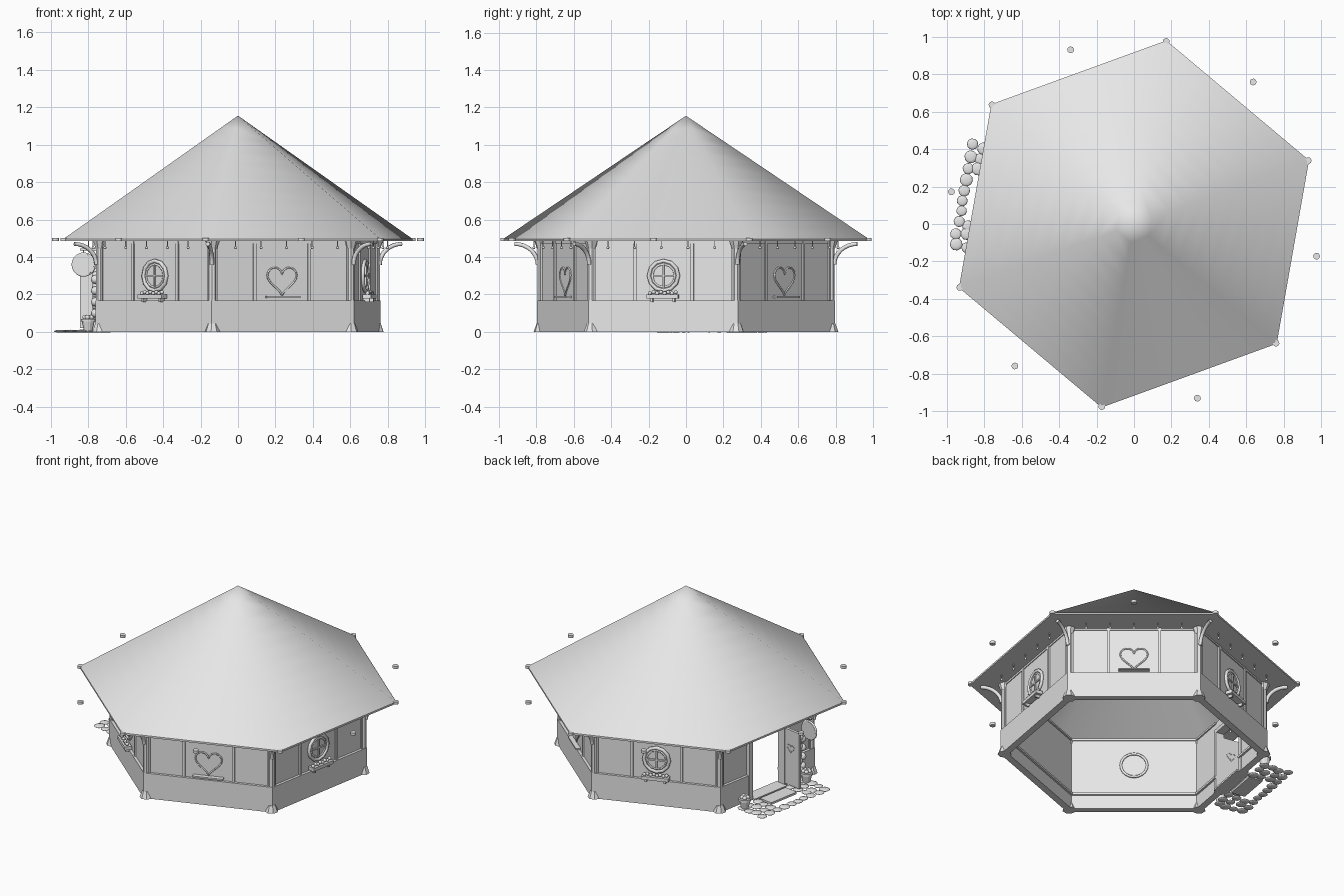
import bpy, bmesh, math, random
from math import sin, cos, pi, radians
from mathutils import Matrix, Vector

random.seed(4)
if "Cube" in bpy.data.objects:
    bpy.data.objects.remove(bpy.data.objects["Cube"])

mat = bpy.data.materials.new("plain_grey")
mat.use_nodes = True
GREY = (0.8, 0.8, 0.8, 1)
mat.diffuse_color = GREY
mat.node_tree.nodes["Principled BSDF"].inputs["Base Color"].default_value = GREY

C30 = cos(pi / 6)
WALL = 0.79       # corner radius of the walls
EAVE = 0.485      # height of the wall tops
ROOF = 0.995      # corner radius of the roof
APO = WALL * C30
T = Matrix.Translation


def turn(deg):
    """Frame whose local -y points outward at the given heading."""
    return Matrix.Rotation(radians(deg + 90), 4, 'Z')


def place(name, data, m):
    ob = bpy.data.objects.new(name, data)
    ob.matrix_world = m
    data.materials.append(mat)
    bpy.context.collection.objects.link(ob)
    return ob


def mesh(name, bm, m=Matrix(), smooth=False):
    bmesh.ops.recalc_face_normals(bm, faces=bm.faces)
    for f in bm.faces:
        f.smooth = smooth
    me = bpy.data.meshes.new(name)
    bm.to_mesh(me)
    bm.free()
    return place(name, me, m)


def box(name, m, x0, x1, y0, y1, z0, z1):
    bm = bmesh.new()
    size = Matrix.Diagonal((x1 - x0, y1 - y0, z1 - z0, 1))
    mid = T(((x0 + x1) / 2, (y0 + y1) / 2, (z0 + z1) / 2))
    bmesh.ops.create_cube(bm, size=1, matrix=mid @ size)
    return mesh(name, bm, m)


def prism(name, m, plan, z0, z1):
    """Upright prism over a plan outline."""
    bm = bmesh.new()
    face = bm.faces.new([bm.verts.new((x, y, z0)) for x, y in plan])
    out = bmesh.ops.extrude_face_region(bm, geom=[face])
    verts = [v for v in out["geom"] if isinstance(v, bmesh.types.BMVert)]
    bmesh.ops.translate(bm, verts=verts, vec=(0, 0, z1 - z0))
    return mesh(name, bm, m)


def cone(name, m, r1, r2, z0, z1, sides=12):
    bm = bmesh.new()
    bmesh.ops.create_cone(bm, cap_ends=True, segments=sides, radius1=r1, radius2=r2,
                          depth=z1 - z0, matrix=T((0, 0, (z0 + z1) / 2)))
    return mesh(name, bm, m)


def balls(name, m, spots, scale=(1, 1, 1)):
    """Several small spheres in one mesh; spots are (position, radius)."""
    bm = bmesh.new()
    for p, r in spots:
        bmesh.ops.create_icosphere(bm, subdivisions=2, radius=r,
                                   matrix=T(p) @ Matrix.Diagonal((*scale, 1)))
    return mesh(name, bm, m, True)


def tube(name, m, pts, r, closed=False):
    cu = bpy.data.curves.new(name, 'CURVE')
    cu.dimensions = '3D'
    cu.bevel_depth, cu.bevel_resolution, cu.use_fill_caps = r, 1, True
    sp = cu.splines.new('POLY')
    sp.points.add(len(pts) - 1)
    for p, co in zip(sp.points, pts):
        p.co = (*co, 1)
    sp.use_cyclic_u = closed
    return place(name, cu, m)


def plate(name, m, pts):
    bm = bmesh.new()
    bm.faces.new([bm.verts.new(p) for p in pts])
    return mesh(name, bm, m)


def rings(name, levels, smooth):
    """Hexagonal shell through (radius, height) levels."""
    bm = bmesh.new()
    loops = [[bm.verts.new((r * cos(radians(20 + 60 * k)), r * sin(radians(20 + 60 * k)), z))
              for k in range(6)] for r, z in levels]
    for a, b in zip(loops, loops[1:]):
        for k in range(6):
            bm.faces.new((a[k], a[k - 1], b[k - 1], b[k]))
    bmesh.ops.remove_doubles(bm, verts=bm.verts, dist=1e-5)
    return mesh(name, bm, smooth=smooth)


def wall(name, m, ro, ri, z0, z1, a=None, b=None):
    """Mitred wall piece; a and b cut it short at the left or right."""
    plan = [(-ro / 2 if a is None else a, -ro * C30), (ro / 2 if b is None else b, -ro * C30),
            (ri / 2 if b is None else b, -ri * C30), (-ri / 2 if a is None else a, -ri * C30)]
    prism(name, m, plan, z0, z1)


def circle(r, z, n):
    return [(r * cos(2 * pi * i / n), 0, z + r * sin(2 * pi * i / n)) for i in range(n)]


def heart(s, z):
    ts = [2 * pi * i / 32 for i in range(32)]
    return [(s * 16 * sin(t) ** 3, 0,
             z + s * (13 * cos(t) - 5 * cos(2 * t) - 2 * cos(3 * t) - cos(4 * t))) for t in ts]


# Roof shell, eave rim and flat soffit
rings("roof", [(ROOF * (1 - i / 10), 0.495 + 0.066 * i) for i in range(10)] + [(0.0, 1.155)], True)
rings("eave_rim", [(ROOF - 0.015, EAVE), (ROOF, EAVE), (ROOF, 0.497)], False)
rings("soffit", [(WALL - 0.03, EAVE), (ROOF - 0.01, EAVE)], False)

# Round lamps at the eave, one at each corner and one off each side
for k in range(12):
    cone("eave_lamp", turn(20 + 30 * k) @ T((0, -0.99, 0)), 0.018, 0.018, 0.485, 0.502)

# Corner posts with feet, caps and curved roof braces
for k in range(6):
    m = turn(20 + 60 * k)
    p = m @ T((0, -0.785, 0))
    cone("corner_post", p, 0.022, 0.022, 0, EAVE, 8)
    cone("post_foot", p, 0.042, 0.026, 0, 0.045, 8)
    cone("post_cap", p, 0.024, 0.038, 0.445, EAVE, 8)
    arc = [(0, -0.93 + 0.125 * cos(a), 0.36 + 0.11 * sin(a))
           for a in [pi / 2 * i / 8 for i in range(9)]]
    tube("roof_brace", m, arc, 0.012)

# Windows
def round_window(m):
    w = m @ T((0, -APO - 0.006, 0))
    plate("window_pane", w, circle(0.075, 0.3, 12))
    tube("window_ring", w, circle(0.08, 0.3, 12), 0.011, True)
    tube("window_ring_inner", w, circle(0.062, 0.3, 12), 0.006, True)
    box("window_bar_upright", w, -0.005, 0.005, -0.008, 0.004, 0.24, 0.36)
    box("window_bar_cross", w, -0.06, 0.06, -0.008, 0.004, 0.295, 0.305)
    box("flower_box", w, -0.085, 0.085, -0.045, 0, 0.178, 0.2)
    for x in (-0.06, 0.06):
        box("box_bracket", w, x - 0.006, x + 0.006, -0.035, 0, 0.16, 0.178)
    balls("box_flowers", w, [((-0.07 + 0.02 * i, -0.025, 0.206 + 0.006 * (i % 2)), 0.011)
                             for i in range(8)])


def heart_window(m):
    w = m @ T((0, -APO - 0.003, 0))
    plate("heart_pane", w, heart(0.005, 0.282))
    tube("heart_frame", w, heart(0.0052, 0.282), 0.005, True)
    box("heart_sill", w, -0.095, 0.095, -0.03, 0, 0.182, 0.192)


# Walls, with a skirting below and battens above
DOOR = 170
for deg in range(-130, 171, 60):
    m = turn(deg)
    spans = [(None, -0.14), (0.14, None)] if deg == DOOR else [(None, None)]
    for a, b in spans:
        wall("wall", m, WALL, WALL - 0.03, 0, EAVE, a, b)
        wall("skirting", m, WALL + 0.02, WALL - 0.02, 0, 0.168, a, b)
        wall("top_beam", m, WALL + 0.006, WALL - 0.04, 0.472, EAVE, a, b)
        wall("inner_rail", m, WALL - 0.02, WALL - 0.045, 0.09, 0.105, a, b)
    for x in (-0.375, -0.155, 0.155, 0.375):
        box("batten", m, x - 0.008, x + 0.008, -APO - 0.009, -APO + 0.01, 0.168, EAVE)
    balls("string_lights", m, [((0.145 * i, -0.76, 0.45), 0.008) for i in range(-2, 3)])
    for i in range(-2, 3):
        box("light_cord", m, 0.145 * i - 0.002, 0.145 * i + 0.002, -0.762, -0.758, 0.45, EAVE)
    if deg in (-130, -10, 110):
        round_window(m)
        tube("inside_window_ring", m @ T((0, -APO + 0.03, 0)), circle(0.08, 0.3, 20), 0.008, True)
    elif deg != DOOR:
        heart_window(m)

# Doorway with frame, open leaf and hanging round sign
d = turn(DOOR)
wall("door_lintel", d, WALL, WALL - 0.03, 0.42, EAVE, -0.14, 0.14)
for x in (-0.15, 0.15):
    box("door_jamb", d, x - 0.014, x + 0.014, -APO - 0.025, -APO + 0.03, 0, 0.43)
box("door_head", d, -0.165, 0.165, -APO - 0.025, -APO + 0.03, 0.41, 0.435)
box("door_leaf", d, 0.14, 0.158, -0.83, -APO, 0.02, 0.39)
side = d @ T((0.138, -0.76, 0)) @ Matrix.Rotation(pi / 2, 4, 'Z')
plate("door_heart", side, heart(0.0017, 0.27))
tube("door_heart_rim", side, heart(0.0018, 0.27), 0.002, True)
sign = d @ T((0.268, -0.79, 0)) @ Matrix.Rotation(pi / 2, 4, 'Z')
cone("round_sign", sign @ T((0, 0, 0.36)) @ Matrix.Rotation(pi / 2, 4, 'X'),
     0.058, 0.058, -0.008, 0.008, 20)
tube("sign_rim", sign, circle(0.059, 0.36, 20), 0.007, True)
tube("sign_bracket", d, [(0.268, -0.67, 0.44), (0.268, -0.81, 0.44)], 0.006)
tube("sign_hanger", d, [(0.268, -0.79, 0.44), (0.268, -0.79, 0.42)], 0.003)

# Threshold, doormat and stone path
box("threshold", d, -0.14, 0.14, -0.73, -0.64, 0, 0.012)
box("doormat", d, -0.11, 0.11, -0.84, -0.745, 0, 0.014)
stones = [((-0.265 + 0.06 * i + random.uniform(-0.01, 0.01),
            -0.75 - 0.058 * j + random.uniform(-0.008, 0.008), 0.004),
           random.uniform(0.028, 0.036)) for i in range(10) for j in range(4)
          if j == 3 or abs(i - 4.4) > 2.2]
balls("path_stones", d, stones, (1, 1, 0.22))

# Flower pots and a climbing plant beside the door
for x in (-0.26, 0.27):
    p = d @ T((x, -0.765, 0))
    cone("flower_pot", p, 0.022, 0.034, 0, 0.055)
    cone("pot_rim", p, 0.039, 0.039, 0.055, 0.07)
    balls("pot_plant", p, [((0.018 * cos(i * 1.3), 0.018 * sin(i * 1.3), 0.078), 0.014)
                           for i in range(5)])
balls("climbing_plant", d, [((0.25 + 0.025 * sin(i * 2), -0.725, 0.08 + 0.02 * i), 0.024)
                            for i in range(13)])
